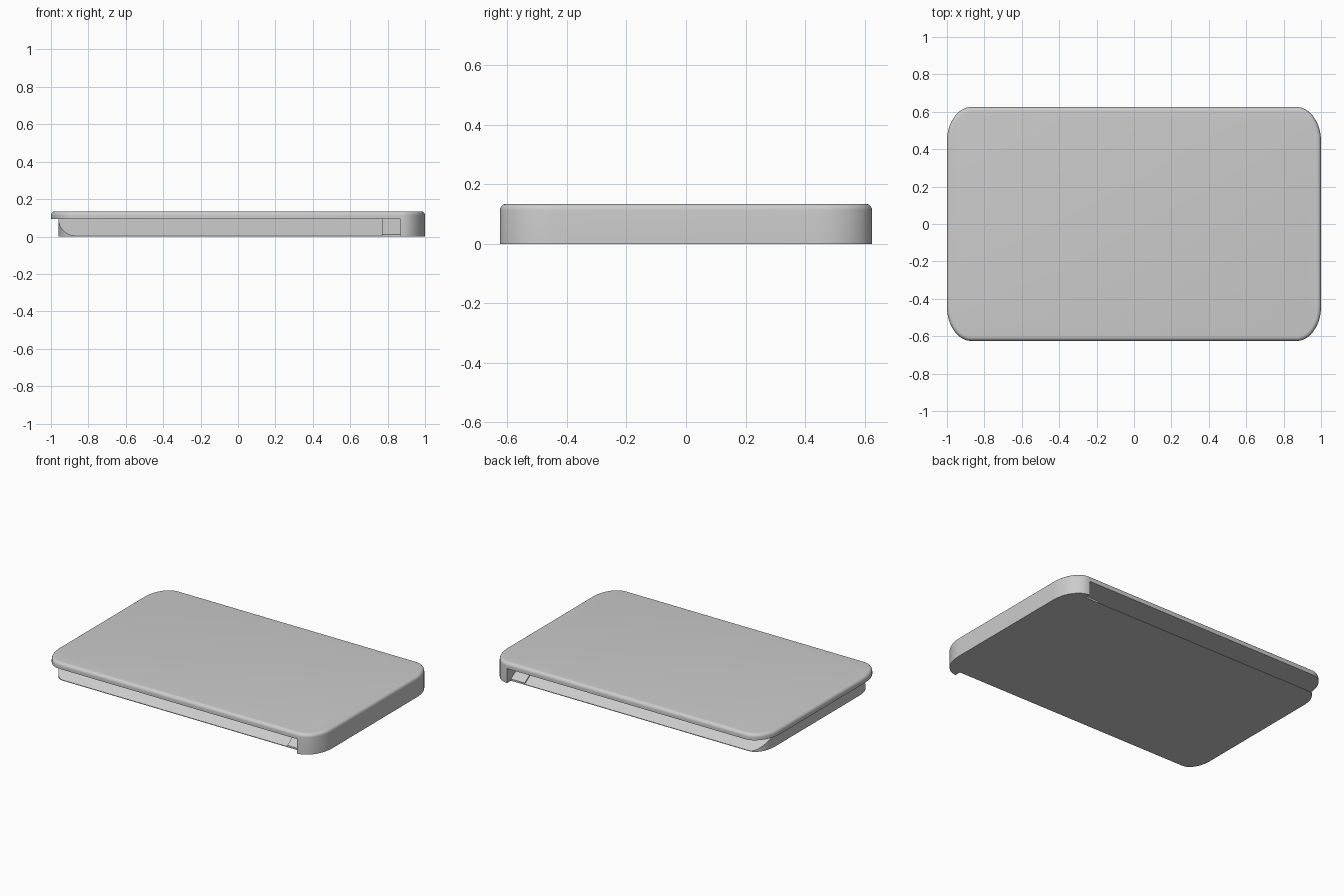
import bpy, bmesh, math

cube = bpy.data.objects.get("Cube")
if cube:
    bpy.data.objects.remove(cube, do_unlink=True)

HX, HY, TOP = 1.0, 0.625, 0.135      # half sizes and height
RX, RY = 0.13, 0.185                 # elliptical corner radii
LIP, INSET, BEVEL = 0.095, 0.04, 0.022
WALL_X = HX - RX

grey = bpy.data.materials.new("light_grey")
grey.use_nodes = True
grey.diffuse_color = (0.6, 0.6, 0.6, 1)
grey.node_tree.nodes["Principled BSDF"].inputs["Base Color"].default_value = (0.6, 0.6, 0.6, 1)


def outline(inset, square_end=None, steps=16):
    """Rounded rectangle; square_end cuts the +x end off flat at that x."""
    points = []
    for sx, sy, start in ((1, 1, 0), (-1, 1, 90), (-1, -1, 180), (1, -1, 270)):
        if square_end is not None and sx > 0:
            points.append((square_end, sy * (HY - inset)))
            continue
        for i in range(steps + 1):
            a = math.radians(start + 90 * i / steps)
            points.append((sx * (HX - RX) + (RX - inset) * math.cos(a),
                           sy * (HY - RY) + (RY - inset) * math.sin(a)))
    return points


def loft(name, rings):
    """Skin matching closed rings of 3D points and cap both ends."""
    bm = bmesh.new()
    loops = [[bm.verts.new(p) for p in ring] for ring in rings]
    for low, high in zip(loops, loops[1:]):
        for i in range(len(low)):
            j = (i + 1) % len(low)
            bm.faces.new((low[i], low[j], high[j], high[i]))
    bm.faces.new(loops[0][::-1])
    bm.faces.new(loops[-1])
    bmesh.ops.recalc_face_normals(bm, faces=bm.faces)
    mesh = bpy.data.meshes.new(name)
    bm.to_mesh(mesh)
    bm.free()
    mesh.materials.append(grey)
    obj = bpy.data.objects.new(name, mesh)
    bpy.context.collection.objects.link(obj)
    return obj


def prism(name, profile, x0, x1):
    """Extrude a (y, z) profile along x."""
    return loft(name, [[(x, y, z) for y, z in profile] for x in (x0, x1)])


def cut(obj, cutter):
    mod = obj.modifiers.new("cut", "BOOLEAN")
    mod.operation = "DIFFERENCE"
    mod.solver = "EXACT"
    mod.object = cutter
    bpy.context.view_layer.objects.active = obj
    bpy.ops.object.modifier_apply(modifier=mod.name)
    bpy.data.objects.remove(cutter, do_unlink=True)


def smooth(obj):
    bpy.ops.object.select_all(action="DESELECT")
    obj.select_set(True)
    bpy.context.view_layer.objects.active = obj
    bpy.ops.object.shade_smooth_by_angle(angle=math.radians(30))


# Cover: rounded lid with a full-height wall at the +x end
levels = [(0, 0)]
for i in range(7):
    a = math.radians(15 * i)
    levels.append((BEVEL * (1 - math.cos(a)), TOP - BEVEL + BEVEL * math.sin(a)))
cover = loft("cover", [[(x, y, z) for x, y in outline(d)] for d, z in levels])
cut(cover, prism("hollow", [(-1, -1), (1, -1), (1, LIP), (-1, LIP)], -2, WALL_X))
smooth(cover)

# Base: inset tray under the lid, with long sloping grooves front and back
base = loft("base", [[(x, y, z) for x, y in outline(INSET, WALL_X)] for z in (0, LIP)])
EDGE, INNER, FOOT = HY - INSET, HY - RY, 0.004
for side in (-1, 1):
    groove = [(side * y, z) for y, z in
              ((EDGE + 0.1, FOOT), (EDGE, FOOT), (INNER, LIP), (INNER, 0.2), (EDGE + 0.1, 0.2))]
    cut(base, prism("groove", groove, -2, 2))
smooth(base)

# Raised pads on the slopes beside the wall
for side, name in ((-1, "front_pad"), (1, "back_pad")):
    pad = [(side * y, z) for y, z in
           ((EDGE, FOOT), (EDGE, FOOT + 0.008), (INNER + 0.015, LIP), (INNER, LIP))]
    prism(name, pad, 0.77, WALL_X)
